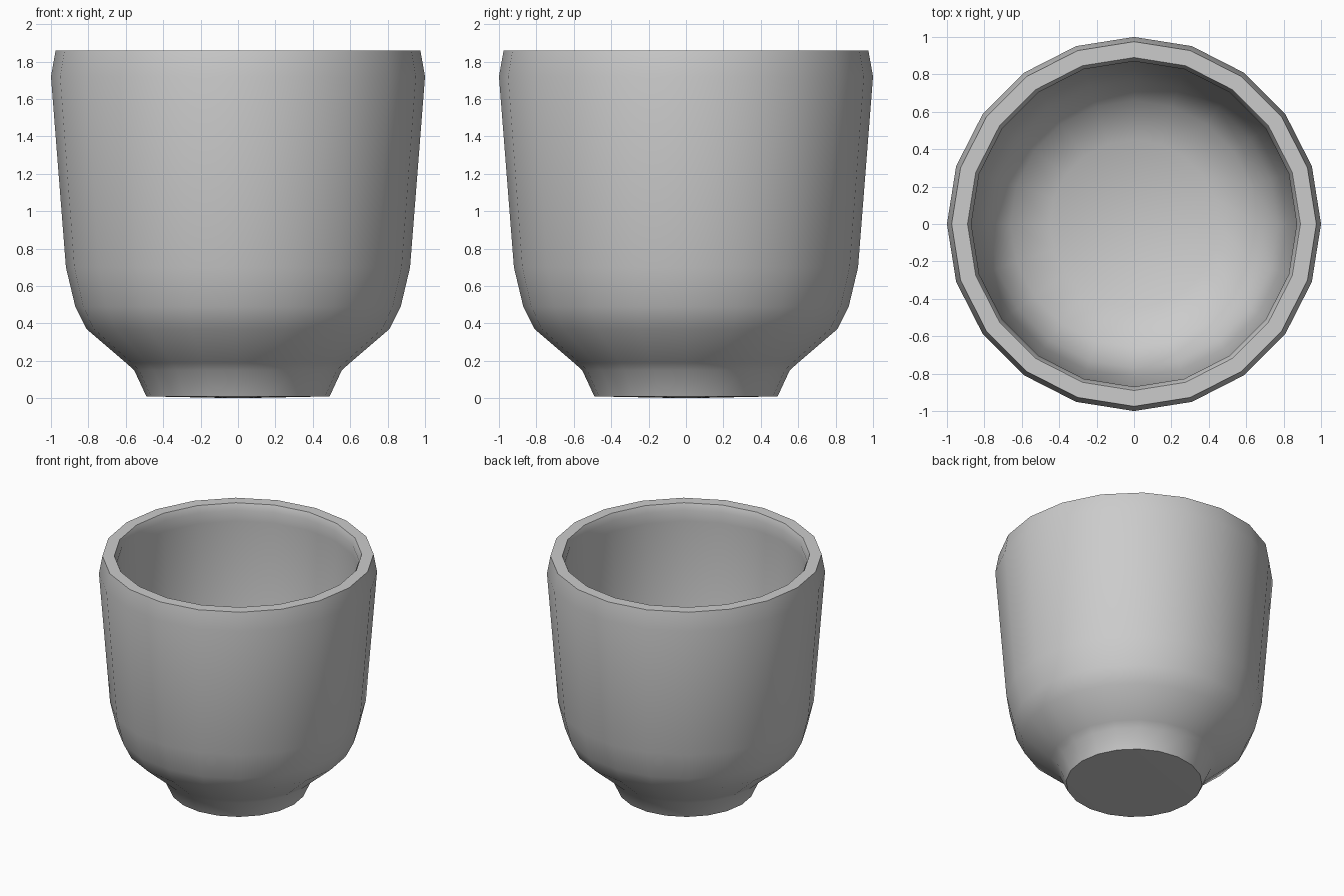
import bpy, bmesh, math
from mathutils import Matrix

cube = bpy.data.objects.get("Cube")
if cube:
    bpy.data.objects.remove(cube)

SIDES = 20


def flat_colour(name, rgb):
    mat = bpy.data.materials.new(name)
    mat.use_nodes = True
    mat.diffuse_color = (*rgb, 1)
    mat.node_tree.nodes["Principled BSDF"].inputs["Base Color"].default_value = (*rgb, 1)
    return mat


def lathe(name, profile, mat, smooth_angle):
    """Turn a (radius, height) profile about z."""
    bm = bmesh.new()
    verts = [bm.verts.new((r, 0, z)) for r, z in profile]
    edges = [bm.edges.new(pair) for pair in zip(verts, verts[1:])]
    bmesh.ops.spin(bm, geom=verts + edges, cent=(0, 0, 0), axis=(0, 0, 1),
                   angle=math.tau, steps=SIDES)
    bmesh.ops.remove_doubles(bm, verts=bm.verts, dist=0.0005)
    bmesh.ops.recalc_face_normals(bm, faces=bm.faces)
    mesh = bpy.data.meshes.new(name)
    bm.to_mesh(mesh)
    bm.free()
    obj = bpy.data.objects.new(name, mesh)
    bpy.context.collection.objects.link(obj)
    mesh.materials.append(mat)
    bpy.ops.object.select_all(action="DESELECT")
    obj.select_set(True)
    bpy.context.view_layer.objects.active = obj
    bpy.ops.object.shade_smooth_by_angle(angle=math.radians(smooth_angle))
    return obj


clay = flat_colour("grey clay", (0.6, 0.6, 0.6))

# Closed section: foot, rounded belly, tapering wall, lip, then the hollow
foot = [(0, 0), (0.49, 0.01), (0.555, 0.15)]
belly = [(0.6, 0.19), (0.81, 0.37), (0.87, 0.49), (0.92, 0.7)]
lip = [(1.0, 1.72), (0.975, 1.86), (0.89, 1.86), (0.87, 1.81), (0.88, 1.72)]
hollow = [(0.82, 0.75), (0.77, 0.54), (0.66, 0.39), (0.45, 0.29), (0, 0.26)]
lathe("cup", foot + belly + lip + hollow, clay, 60)
